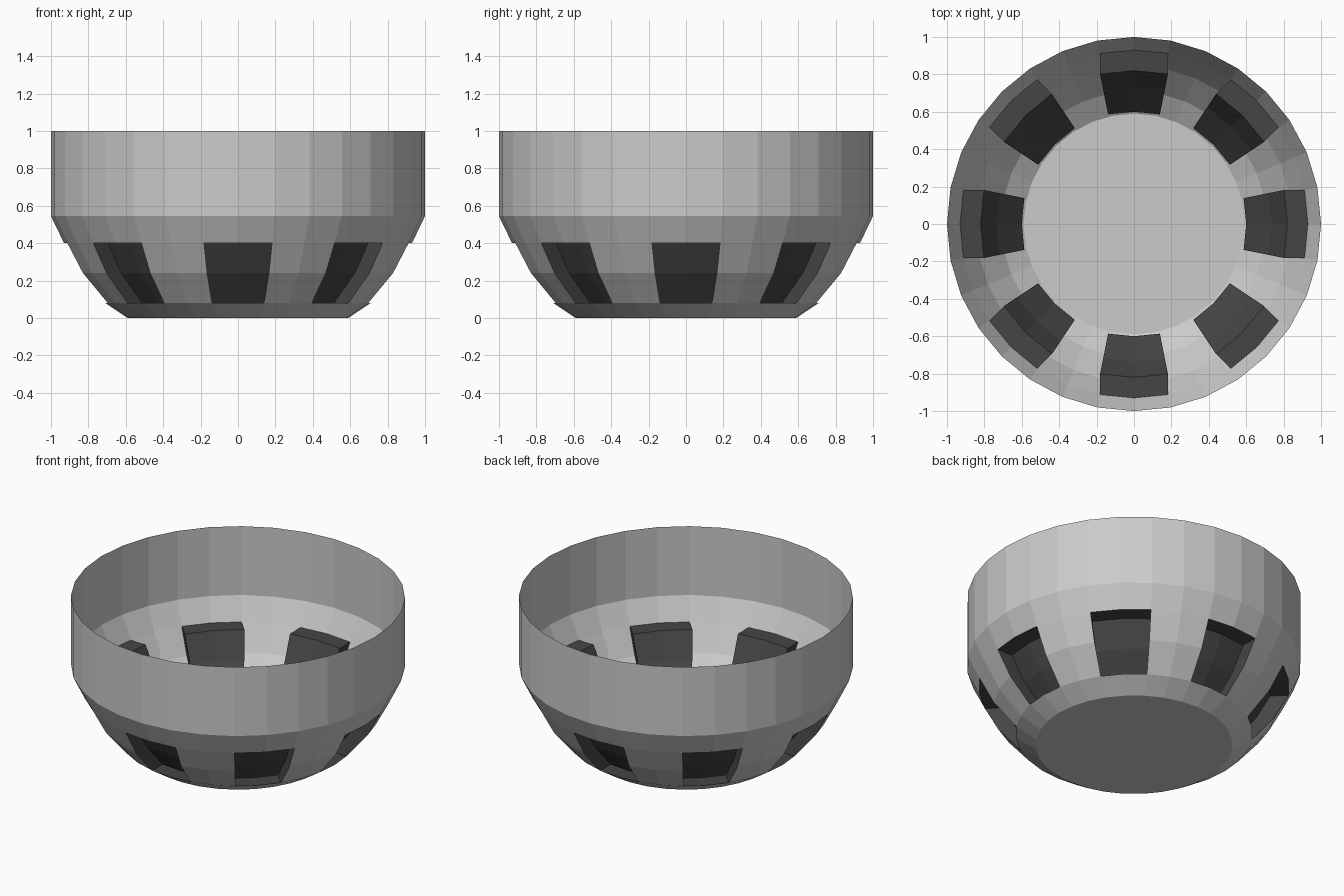
import bpy, math
from mathutils import Vector

if "Cube" in bpy.data.objects:
    bpy.data.objects.remove(bpy.data.objects["Cube"])

SEG = 32
STEP = 2 * math.pi / SEG
# (radius, height) rings from the base to the rim
PROFILE = [(0.59, 0.0), (0.71, 0.08), (0.845, 0.24), (0.93, 0.40), (1.0, 0.545), (1.0, 1.0)]
WINDOW_BANDS = (1, 2)      # bands between rings 1-2 and 2-3 hold the recesses
DEPTH = 0.11


def point(ring, i):
    r, z = PROFILE[ring]
    return Vector((r * math.cos(i * STEP), r * math.sin(i * STEP), z))


def make_object(name, verts, faces, color=None):
    mesh = bpy.data.meshes.new(name)
    mesh.from_pydata(verts, [], faces)
    obj = bpy.data.objects.new(name, mesh)
    bpy.context.collection.objects.link(obj)
    if color:
        mesh.materials.append(color)
    return obj


dark = bpy.data.materials.new("dark_grey")
dark.diffuse_color = (0.06, 0.06, 0.06, 1)
dark.use_nodes = True
dark.node_tree.nodes["Principled BSDF"].inputs["Base Color"].default_value = dark.diffuse_color

# Bowl shell: single-surface lathe, with a two-segment opening every 45 degrees
verts = [point(k, i) for k in range(len(PROFILE)) for i in range(SEG)]
faces = [list(reversed(range(SEG)))]
for k in range(len(PROFILE) - 1):
    for i in range(SEG):
        if k in WINDOW_BANDS and i % 4 in (0, 3):
            continue
        j = (i + 1) % SEG
        faces.append((k * SEG + i, k * SEG + j, (k + 1) * SEG + j, (k + 1) * SEG + i))
make_object("bowl", verts, faces)

# Recessed dark panels: opening pushed straight inward, with ledges and sides
for n in range(8):
    c = n * 4
    inward = Vector((math.cos(c * STEP), math.sin(c * STEP), 0)) * -DEPTH
    outer = [point(k, c + d) for k in (1, 2, 3) for d in (-1, 0, 1)]
    inner = [p + inward for p in outer]
    faces = [(9 + r * 3 + s, 10 + r * 3 + s, 13 + r * 3 + s, 12 + r * 3 + s)
             for r in range(2) for s in range(2)]
    border = [0, 1, 2, 5, 8, 7, 6, 3]
    for a, b in zip(border, border[1:] + border[:1]):
        faces.append((a, b, b + 9, a + 9))
    make_object(f"recessed_panel_{n + 1}", outer + inner, faces, dark)
